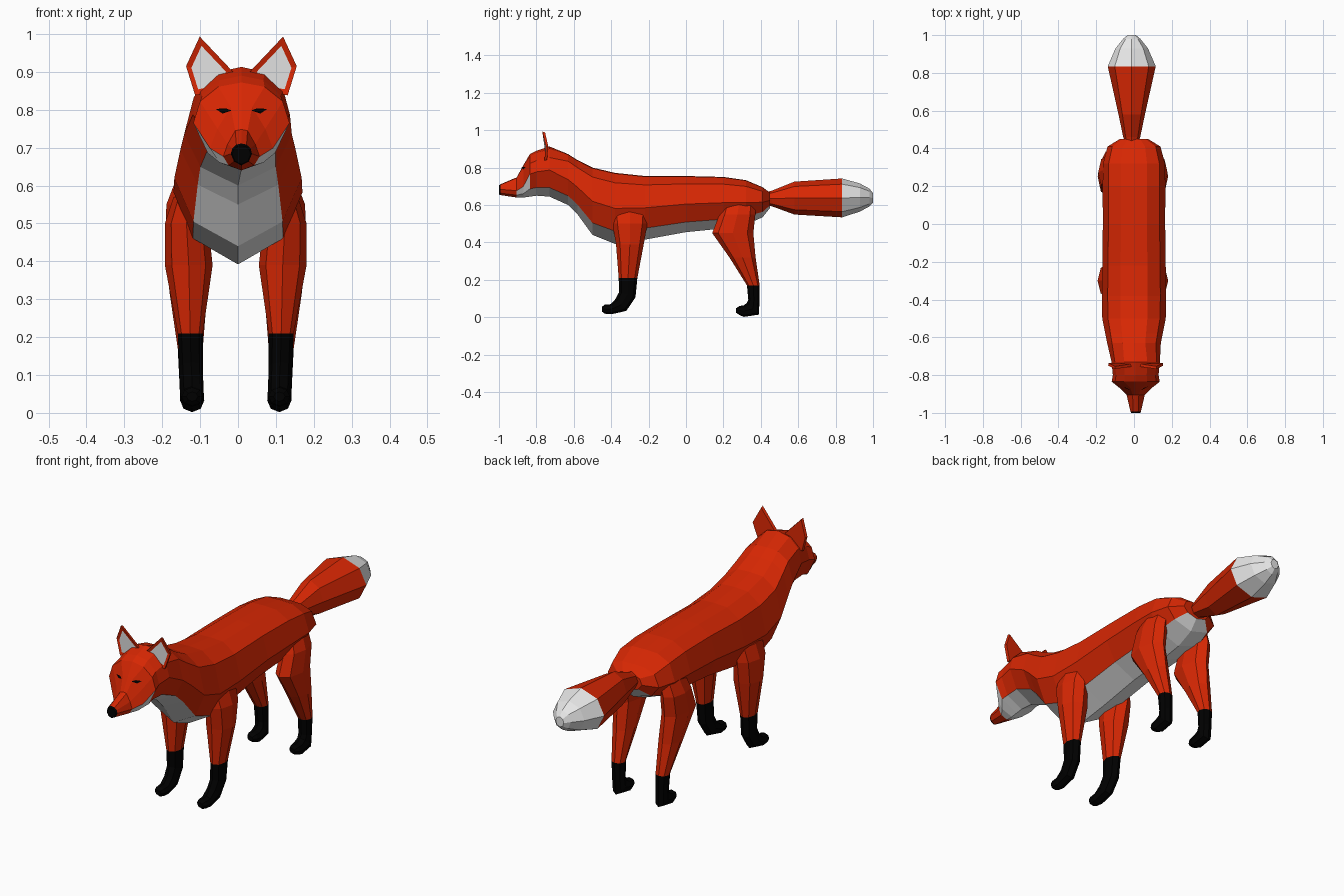
import bpy
import bmesh
from math import sin, cos, radians, pi
from mathutils import Vector
from mathutils.bvhtree import BVHTree

cube = bpy.data.objects.get("Cube")
if cube:
    bpy.data.objects.remove(cube, do_unlink=True)


def material(name, rgb):
    mat = bpy.data.materials.new(name)
    mat.use_nodes = True
    mat.diffuse_color = (*rgb, 1)
    bsdf = next(n for n in mat.node_tree.nodes if n.type == "BSDF_PRINCIPLED")
    bsdf.inputs["Base Color"].default_value = (*rgb, 1)
    return mat


PALETTE = [
    material("rust_red_fur", (0.68, 0.02, 0.001)),
    material("white_fur", (0.8, 0.8, 0.8)),
    material("black_fur", (0.0, 0.0, 0.0)),
]
RED, WHITE, BLACK = range(len(PALETTE))


def loft(name, rings, paint):
    """Skin a list of equal point rings; paint(ring, side) picks the colour."""
    bm = bmesh.new()
    loops = [[bm.verts.new(p) for p in ring] for ring in rings]
    count = len(loops[0])
    bm.faces.new(loops[0]).material_index = paint(-1, 0)
    bm.faces.new(loops[-1]).material_index = paint(len(loops) - 1, 0)
    for i, (a, b) in enumerate(zip(loops, loops[1:])):
        for j in range(count):
            k = (j + 1) % count
            face = bm.faces.new((a[j], a[k], b[k], b[j]))
            face.material_index = paint(i, j)
    bmesh.ops.recalc_face_normals(bm, faces=bm.faces)
    return finish(name, bm)


def finish(name, bm):
    mesh = bpy.data.meshes.new(name)
    bm.to_mesh(mesh)
    bm.free()
    for mat in PALETTE:
        mesh.materials.append(mat)
    obj = bpy.data.objects.new(name, mesh)
    bpy.context.collection.objects.link(obj)
    return obj


def tube_ring(x, y, z, tilt, rx, r, sides=8):
    """Elliptical ring; tilt turns it from downward to forward travel."""
    t = radians(tilt)
    across = Vector((0, cos(t), -sin(t)))
    ring = []
    for s in range(sides):
        a = 2 * pi * s / sides
        ring.append(Vector((x + rx * cos(a), y, z)) + across * r * sin(a))
    return ring


# Body, neck and head: half cross-sections as (width share, drop share)
TORSO = [(0, 0), (0.42, 0.01), (0.82, 0.14), (1, 0.5), (0.7, 0.82), (0, 1)]
HEAD = [(0, 0), (0.48, 0.05), (0.86, 0.22), (1, 0.47), (0.7, 0.82), (0, 1)]
SNOUT = [(0, 0), (0.34, 0.03), (0.76, 0.36), (1, 0.66), (0.7, 0.88), (0, 1)]
HEAD_X = 0.009


def body_ring(y, top, bottom, width, profile, x):
    half = [(w * width, top - d * (top - bottom)) for w, d in profile]
    right = [(-w, z) for w, z in half[-2:0:-1]]
    return [Vector((x + w, y, z)) for w, z in half + right]


# y, top, bottom, half width
nose_rows = [
    (-1.0, 0.705, 0.656, 0.024),
    (-0.992, 0.711, 0.653, 0.028),
]
snout_rows = [
    (-0.905, 0.748, 0.64, 0.048),
    (-0.87, 0.812, 0.64, 0.083),
]
head_rows = [
    (-0.835, 0.872, 0.645, 0.127),
    (-0.8, 0.89, 0.65, 0.121),
    (-0.73, 0.913, 0.645, 0.128),
]
torso_rows = [
    (-0.63, 0.872, 0.6, 0.142),
    (-0.58, 0.84, 0.55, 0.152),
    (-0.5, 0.8, 0.44, 0.168),
    (-0.38, 0.772, 0.392, 0.17),
    (-0.22, 0.755, 0.415, 0.168),
    (0, 0.755, 0.455, 0.165),
    (0.2, 0.75, 0.475, 0.166),
    (0.32, 0.733, 0.495, 0.164),
    (0.41, 0.695, 0.535, 0.14),
    (0.45, 0.665, 0.585, 0.075),
]
rings = [body_ring(*row, HEAD, HEAD_X) for row in nose_rows]
rings += [body_ring(*row, SNOUT, HEAD_X) for row in snout_rows]
rings += [body_ring(*row, HEAD, HEAD_X) for row in head_rows]
rings += [body_ring(*row, TORSO, 0) for row in torso_rows]


def paint_body(i, j):
    strip = min(j, 9 - j)
    if i < 1:
        return BLACK
    if i == 1:
        return RED
    cheek = i < 4 and strip >= 3
    return WHITE if cheek or strip == 4 else RED


body = loft("body_and_head", rings, paint_body)

# Tail with a pale tip
tail_rows = [
    (0.43, 0.635, 0.035, 0.035),
    (0.46, 0.635, 0.045, 0.042),
    (0.58, 0.637, 0.07, 0.088),
    (0.835, 0.638, 0.127, 0.104),
    (0.93, 0.64, 0.086, 0.075),
    (0.98, 0.64, 0.046, 0.048),
    (1.0, 0.638, 0.022, 0.025),
]
loft("tail", [tube_ring(-0.012, y, z, -90, rx, r) for y, z, rx, r in tail_rows],
     lambda i, j: WHITE if i >= 3 else RED)

# Legs with dark lower parts: x, y, z, tilt, half width, half depth
front_rows = [
    (0.118, -0.3, 0.57, 0, 0.046, 0.1),
    (0.13, -0.3, 0.5, 0, 0.057, 0.094),
    (0.124, -0.3, 0.39, 0, 0.063, 0.074),
    (0.12, -0.31, 0.21, 0, 0.033, 0.05),
    (0.118, -0.314, 0.12, 18, 0.031, 0.046),
    (0.116, -0.348, 0.066, 48, 0.031, 0.043),
    (0.115, -0.4, 0.043, 85, 0.031, 0.027),
    (0.115, -0.435, 0.043, 90, 0.028, 0.024),
    (0.115, -0.45, 0.043, 90, 0.015, 0.012),
]
hind_rows = [
    (0.113, 0.285, 0.615, 0, 0.045, 0.085),
    (0.13, 0.275, 0.55, 0, 0.053, 0.096),
    (0.13, 0.25, 0.45, 0, 0.056, 0.11),
    (0.125, 0.302, 0.32, 0, 0.05, 0.07),
    (0.12, 0.36, 0.17, 0, 0.033, 0.034),
    (0.118, 0.363, 0.09, 5, 0.031, 0.03),
    (0.116, 0.358, 0.046, 45, 0.031, 0.045),
    (0.115, 0.31, 0.033, 90, 0.032, 0.031),
    (0.115, 0.285, 0.036, 90, 0.028, 0.024),
    (0.115, 0.268, 0.036, 90, 0.015, 0.012),
]
for side, s in (("left", 1), ("right", -1)):
    for part, rows, dark in (("front", front_rows, 3), ("hind", hind_rows, 4)):
        loft(f"{side}_{part}_leg",
             [tube_ring(s * x - 0.006, *rest) for x, *rest in rows],
             lambda i, j: BLACK if i >= dark else RED)

# Ears: pale hollow, red rim and back
ear_outline = [(0.11, -0.768, 0.993), (0.146, -0.75, 0.915), (0.122, -0.757, 0.838),
               (0.06, -0.757, 0.85), (0.022, -0.755, 0.9)]
for side, s in (("left", 1), ("right", -1)):
    rim = [Vector((HEAD_X + s * x, y, z)) for x, y, z in ear_outline]
    middle = sum(rim, Vector()) / len(rim)
    hollow = [middle.lerp(p, 0.74) + Vector((0, 0.003, 0)) for p in rim]
    back = [middle.lerp(p, 0.95) + Vector((0, 0.014, 0)) for p in rim]
    loft(f"{side}_ear", [hollow, rim, back], lambda i, j: WHITE if i < 0 else RED)

# Eyes: thin dark slits laid on the face
skin = BVHTree.FromPolygons([v.co for v in body.data.vertices],
                            [p.vertices[:] for p in body.data.polygons])
eye_outline = [(0.026, 0.796), (0.042, 0.802), (0.068, 0.8), (0.05, 0.788)]
for side, s in (("left", 1), ("right", -1)):
    bm = bmesh.new()
    verts = []
    for x, z in eye_outline:
        hit = skin.ray_cast(Vector((HEAD_X + s * x, -2, z)), Vector((0, 1, 0)))[0]
        verts.append(bm.verts.new(hit + Vector((0, -0.005, 0.002))))
    face = bm.faces.new(verts)
    face.normal_update()
    if face.normal.y > 0:
        face.normal_flip()
    face.material_index = BLACK
    finish(f"{side}_eye", bm)
